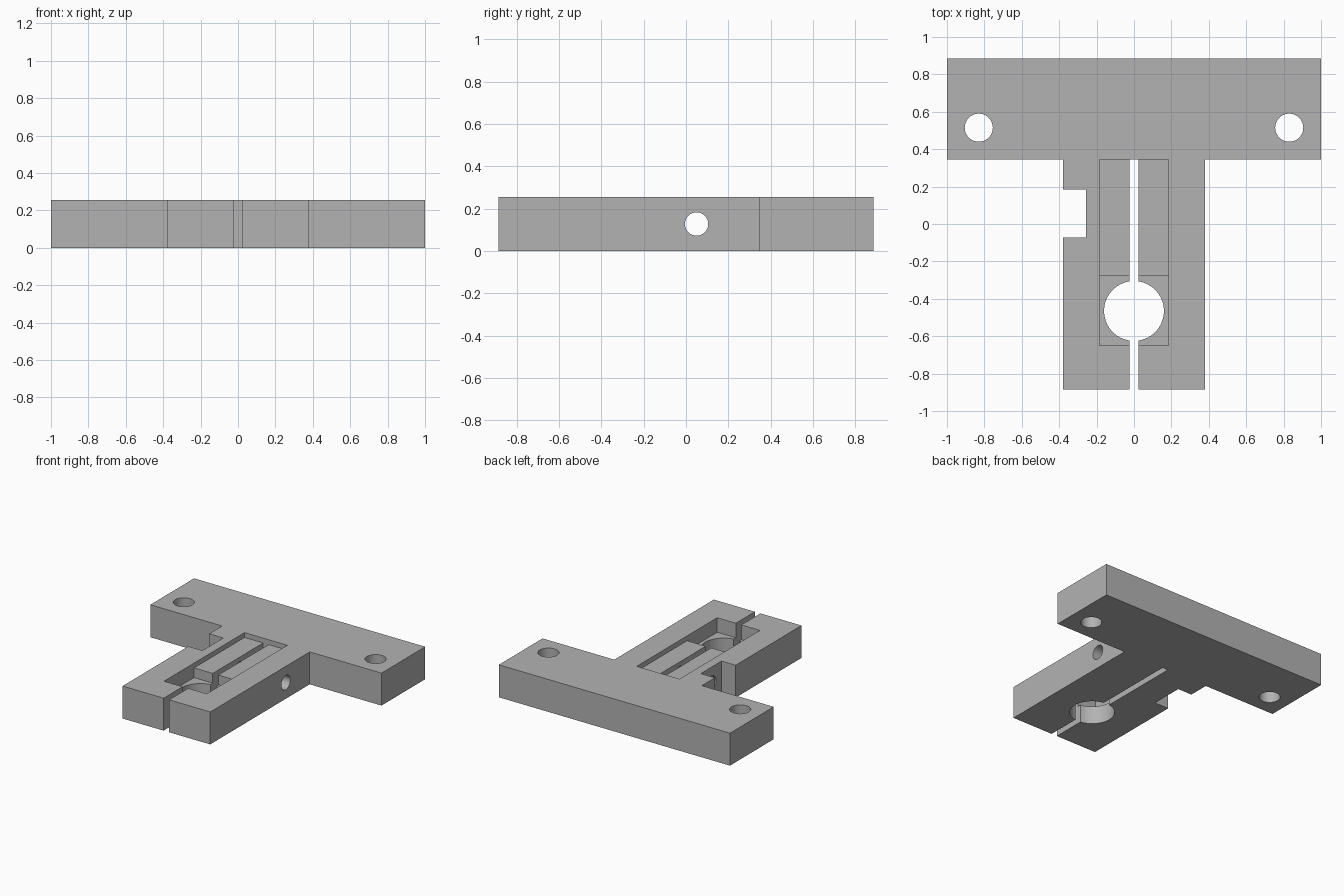
import bpy
import bmesh
from math import pi
from mathutils import Matrix, Vector

cube = bpy.data.objects.get("Cube")
if cube:
    bpy.data.objects.remove(cube, do_unlink=True)

HEIGHT = 0.254
BACK, SHOULDER, FRONT = 0.885, 0.345, -0.885
STEM = 0.379

grey = bpy.data.materials.new("grey metal")
grey.use_nodes = True
colour = (0.45, 0.45, 0.45, 1)
grey.diffuse_color = colour
grey.node_tree.nodes["Principled BSDF"].inputs["Base Color"].default_value = colour


def add_object(name, bm):
    mesh = bpy.data.meshes.new(name)
    bmesh.ops.recalc_face_normals(bm, faces=bm.faces)
    bm.to_mesh(mesh)
    bm.free()
    mesh.materials.append(grey)
    obj = bpy.data.objects.new(name, mesh)
    bpy.context.collection.objects.link(obj)
    return obj


def box(name, lo, hi):
    lo, hi = Vector(lo), Vector(hi)
    bm = bmesh.new()
    bmesh.ops.create_cube(bm, size=1, matrix=Matrix.Translation((lo + hi) / 2)
                          @ Matrix.Diagonal((*(hi - lo), 1)))
    return add_object(name, bm)


def cylinder(name, centre, radius, length, axis="Z"):
    turn = Matrix.Rotation(pi / 2, 4, "Y") if axis == "X" else Matrix()
    bm = bmesh.new()
    bmesh.ops.create_cone(bm, cap_ends=True, segments=64, radius1=radius, radius2=radius,
                          depth=length, matrix=Matrix.Translation(centre) @ turn)
    return add_object(name, bm)


# T-shaped body with a square notch in its right edge
outline = [(-1, BACK), (-1, SHOULDER), (-STEM, SHOULDER), (-STEM, 0.185), (-0.257, 0.185),
           (-0.257, -0.072), (-STEM, -0.072), (-STEM, FRONT), (STEM, FRONT),
           (STEM, SHOULDER), (1, SHOULDER), (1, BACK)]
bm = bmesh.new()
base = bm.faces.new([bm.verts.new((x, y, 0)) for x, y in outline])
extruded = bmesh.ops.extrude_face_region(bm, geom=[base])["geom"]
bmesh.ops.translate(bm, vec=(0, 0, HEIGHT),
                    verts=[v for v in extruded if isinstance(v, bmesh.types.BMVert)])
body = add_object("clamp_body", bm)

# Stepped recess, clamp slot, bore, cross hole and mounting holes
cutters = [
    box("recess_cutter", (-0.185, -0.65, 0.216), (0.185, SHOULDER, 0.4)),
    box("pocket_cutter", (-0.185, -0.65, 0.14), (0.185, -0.278, 0.4)),
    box("slot_cutter", (-0.024, -1, -0.1), (0.024, SHOULDER, 0.4)),
    cylinder("bore_cutter", (0, -0.465, 0.1), 0.16, 1),
    cylinder("cross_hole_cutter", (0, 0.05, HEIGHT / 2), 0.055, 1.5, "X"),
]
for side in (-1, 1):
    cutters.append(cylinder("mounting_hole_cutter", (0.83 * side, 0.515, 0.1), 0.075, 1))

bpy.ops.object.select_all(action="DESELECT")
bpy.context.view_layer.objects.active = body
body.select_set(True)
for cutter in cutters:
    cutter.hide_render = True
    mod = body.modifiers.new(cutter.name, "BOOLEAN")
    mod.operation = "DIFFERENCE"
    mod.solver = "EXACT"
    mod.object = cutter
    bpy.ops.object.modifier_apply(modifier=mod.name)
for cutter in cutters:
    bpy.data.objects.remove(cutter, do_unlink=True)

bpy.ops.object.shade_smooth_by_angle(angle=pi / 6)
